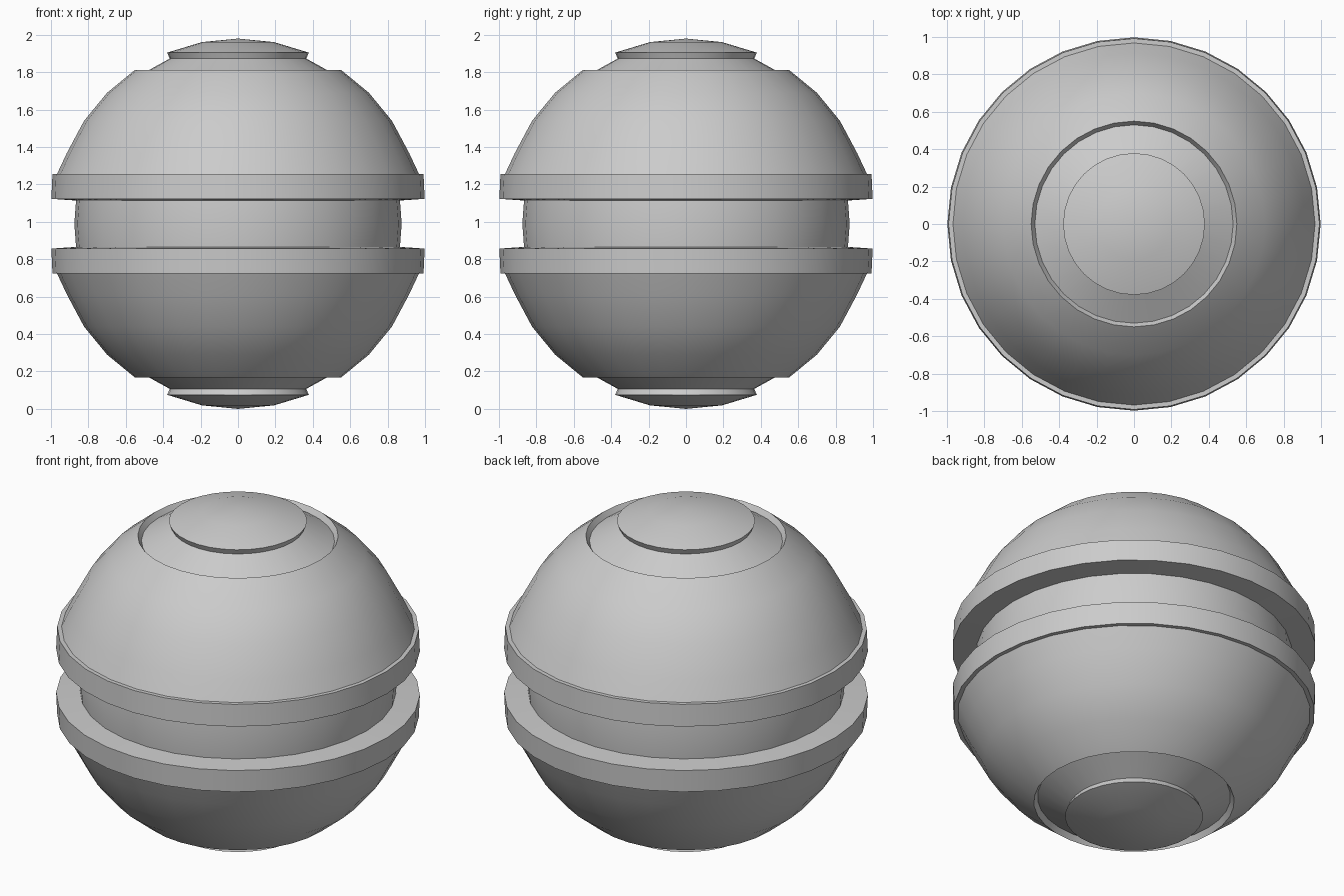
import bpy, bmesh, math

if "Cube" in bpy.data.objects:
    bpy.data.objects.remove(bpy.data.objects["Cube"])

SEG = 32      # sides around the axis
MID = 0.99    # height of the equator

grey = bpy.data.materials.new("plain grey")
grey.diffuse_color = (0.6, 0.6, 0.6, 1)
grey.use_nodes = True
grey.node_tree.nodes["Principled BSDF"].inputs["Base Color"].default_value = grey.diffuse_color


def lathe(name, profile):
    """Revolve (radius, height above equator) points listed bottom to top."""
    bm = bmesh.new()
    rings = []
    for r, z in profile:
        if r == 0:
            rings.append([bm.verts.new((0, 0, MID + z))] * SEG)
        else:
            rings.append([bm.verts.new((r * math.cos(2 * math.pi * j / SEG),
                                        r * math.sin(2 * math.pi * j / SEG),
                                        MID + z)) for j in range(SEG)])
    for a, b in zip(rings, rings[1:]):
        for j in range(SEG):
            k = (j + 1) % SEG
            bm.faces.new(list(dict.fromkeys((a[j], a[k], b[k], b[j]))))
    me = bpy.data.meshes.new(name)
    bm.to_mesh(me)
    bm.free()
    me.materials.append(grey)
    ob = bpy.data.objects.new(name, me)
    bpy.context.collection.objects.link(ob)
    bpy.ops.object.select_all(action='DESELECT')
    ob.select_set(True)
    bpy.context.view_layer.objects.active = ob
    bpy.ops.object.shade_smooth_by_angle(angle=math.radians(30))
    return ob


def flip(profile):
    return [(r, -z) for r, z in reversed(profile)]


def arc(radius, steps):
    """Points on the sphere at multiples of 11.25 degrees."""
    return [(radius * math.cos(math.radians(11.25 * s)),
             radius * math.sin(math.radians(11.25 * s))) for s in steps]


# recessed core seen in the middle groove
lathe("groove_core", [(0.866, -0.124), (0.875, 0), (0.866, 0.124)])

# raised band and dome up to the rim of the polar recess
shell = [(0.866, 0.124), (0.998, 0.133), (0.992, 0.265), (0.968, 0.265)]
shell += arc(0.99, (2, 3, 4, 5))

# recess wall and sloping floor around the button
recess = [arc(0.99, (5,))[0], (0.53, 0.792), (0.365, 0.883)]

# polar button: side wall and shallow cap
button = [(0.365, 0.883)] + arc(0.99, (6, 7)) + [(0, 0.99)]

for part, prof in (("shell", shell), ("recess", recess), ("button", button)):
    lathe("upper_" + part, prof)
    lathe("lower_" + part, flip(prof))
